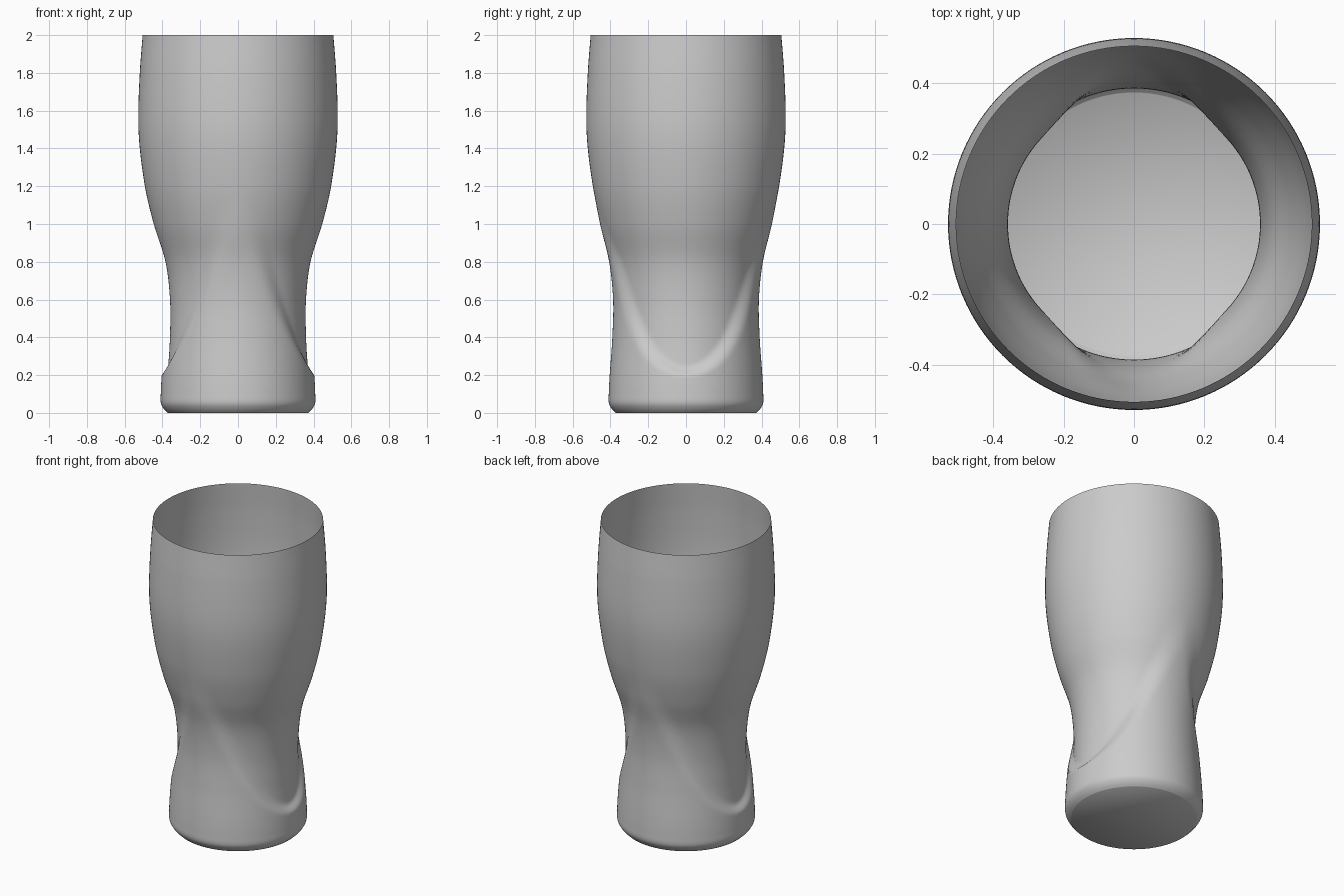
import bpy, bmesh
from math import sin, cos, pi, sqrt

cube = bpy.data.objects.get("Cube")
if cube:
    bpy.data.objects.remove(cube, do_unlink=True)

SEGMENTS, RINGS = 128, 110

# Round body: height, radius
BODY = [(0, .372), (.02, .392), (.05, .408), (.1, .409), (.2, .404), (.4, .39), (.6, .386),
        (.8, .407), (1, .455), (1.2, .493), (1.4, .52), (1.56, .528), (1.8, .52), (2, .505)]
# Side recess: height, depth
RECESS = [(0, .03), (.3, .031), (.6, .026), (.8, .023), (1, .009), (1.2, 0), (2, 0)]


def curve(points, z):
    """Smooth cubic through the points."""
    i = 0
    while i < len(points) - 2 and z > points[i + 1][0]:
        i += 1

    def slope(k):
        a, b = points[max(k - 1, 0)], points[min(k + 1, len(points) - 1)]
        return (b[1] - a[1]) / (b[0] - a[0])

    (z0, r0), (z1, r1) = points[i], points[i + 1]
    h = z1 - z0
    t = (z - z0) / h
    return (r0 * (1 + 2 * t) * (1 - t) ** 2 + r1 * t * t * (3 - 2 * t)
            + h * slope(i) * t * (1 - t) ** 2 + h * slope(i + 1) * t * t * (t - 1))


def recess_blend(z, angle):
    """Arched edge of the recess: lowest on the sides, rising to front and back."""
    turn = abs((angle + pi / 2) % pi - pi / 2)
    edge = .22 + .4 * turn ** 2
    distance = (z - edge) / sqrt(1 + (2 * turn) ** 2)
    t = min(max(distance / (.05 + .06 * turn) + .5, 0), 1)
    return t * t * (3 - 2 * t)


# Glass wall and floor
bm = bmesh.new()
rings = []
for j in range(RINGS + 1):
    z = 2 * (j / RINGS) ** 1.4
    body, depth = curve(BODY, z), max(curve(RECESS, z), 0)
    ring = []
    for k in range(SEGMENTS):
        a = 2 * pi * k / SEGMENTS
        r = body - depth * recess_blend(z, a)
        ring.append(bm.verts.new((r * cos(a), r * sin(a), z)))
    rings.append(ring)
for low, high in zip(rings, rings[1:]):
    for k in range(SEGMENTS):
        n = (k + 1) % SEGMENTS
        bm.faces.new((low[k], low[n], high[n], high[k]))
bm.faces.new(rings[0][::-1])
for face in bm.faces:
    face.smooth = True

mesh = bpy.data.meshes.new("drinking_glass")
bm.to_mesh(mesh)
bm.free()

# Plain grey finish
grey = bpy.data.materials.new("light_grey")
grey.use_nodes = True
grey.diffuse_color = (.6, .6, .6, 1)
grey.node_tree.nodes["Principled BSDF"].inputs["Base Color"].default_value = (.6, .6, .6, 1)
mesh.materials.append(grey)

glass = bpy.data.objects.new("drinking_glass", mesh)
bpy.context.collection.objects.link(glass)
